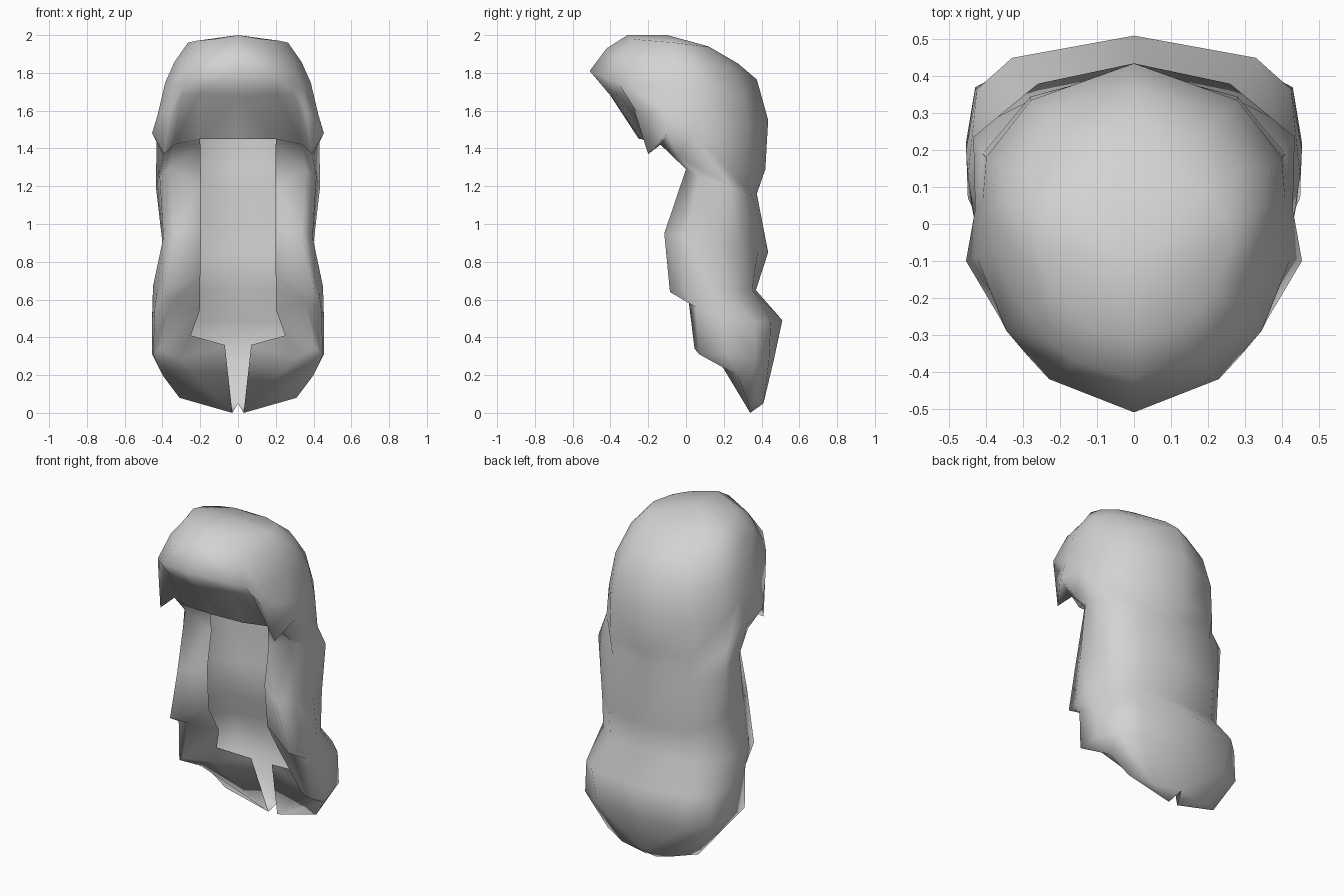
import bpy, bmesh, math

if "Cube" in bpy.data.objects:
    bpy.data.objects.remove(bpy.data.objects["Cube"], do_unlink=True)

mat = bpy.data.materials.new("light grey")
mat.use_nodes = True
GREY = (0.65, 0.65, 0.65, 1)
mat.diffuse_color = GREY
mat.node_tree.nodes["Principled BSDF"].inputs["Base Color"].default_value = GREY

# Cap half-rings, crown to hem; each runs front centre -> side -> back centre
crown = (0, -0.1, 2.0)
cap = [
    [(0, -.31, 2.0), (.12, -.28, 1.98), (.17, -.24, 1.975), (.22, -.18, 1.97),
     (.265, -.06, 1.96), (.25, .02, 1.95), (.19, .09, 1.94), (.1, .12, 1.94), (0, .13, 1.93)],
    [(0, -.42, 1.93), (.16, -.37, 1.89), (.23, -.32, 1.88), (.29, -.24, 1.87),
     (.335, -.06, 1.86), (.34, .05, 1.85), (.29, .15, 1.84), (.18, .24, 1.83), (0, .275, 1.85)],
    [(0, -.51, 1.81), (.23, -.42, 1.77), (.29, -.355, 1.74), (.345, -.29, 1.72),
     (.385, -.08, 1.75), (.385, .05, 1.74), (.37, .16, 1.7), (.25, .3, 1.69), (0, .375, 1.765)],
    [(0, -.4, 1.68), (.21, -.37, 1.69), (.3, -.3, 1.68), (.36, -.26, 1.59),
     (.425, -.09, 1.58), (.41, .06, 1.58), (.4, .18, 1.5), (.28, .335, 1.51), (0, .435, 1.55)],
    [(0, -.25, 1.45), (.2, -.24, 1.45), (.34, -.135, 1.42), (.39, -.2, 1.37),
     (.455, -.1, 1.48), (.43, .04, 1.47), (.41, .19, 1.32), (.28, .345, 1.29), (0, .42, 1.29)],
]
hem = cap[-1]

# Lock half-rows, top to tip; each runs front inner edge -> side -> back centre
upper_locks = [
    [(.2, 0, 1.43), hem[2], (.395, -.04, 1.36)] + hem[5:],
    [(.195, .02, 1.2), (.36, 0, 1.29), (.415, .07, 1.25), (.435, .235, 1.2),
     (.37, .29, 1.17), (.26, .345, 1.16), (0, .375, 1.16)],
    [(.195, -.02, .98), (.335, -.115, .95), (.395, 0, .93), (.4, .16, .9),
     (.37, .29, .87), (.26, .38, .85), (0, .435, .85)],
    [(.2, 0, .72), (.405, -.085, .64), (.43, 0, .635), (.45, .13, .67),
     (.39, .25, .64), (.27, .35, .65), (0, .37, .65)],
]
lower_locks = [
    [(.2, .1, .55), (.355, .015, .585), (.44, .05, .56), (.455, .2, .5),
     (.425, .365, .48), (.33, .45, .49), (0, .51, .49)],
    [(.25, .15, .41), (.41, .045, .34), (.45, .07, .31), (.455, .22, .31),
     (.43, .37, .29), (.3, .44, .28), (0, .465, .28)],
    [(.07, .23, .36), (.31, .19, .29), (.4, .19, .25), (.4, .27, .2),
     (.31, .32, .08), (.17, .375, .05), (0, .41, .05)],
    [(.03, .34, 0)] * 7,     # curled tip beside the centre slit
]


def face(bm, pts):
    """Add a face from points, skipping repeated ones."""
    pts = list(dict.fromkeys(pts))
    if len(pts) > 2:
        bm.faces.new([bm.verts.new(p) for p in pts])


def loft(bm, rows):
    for r0, r1 in zip(rows, rows[1:]):
        for i in range(len(r0) - 1):
            face(bm, (r0[i], r1[i], r1[i + 1], r0[i + 1]))


bm = bmesh.new()
loft(bm, [[crown] * 9] + cap)
loft(bm, upper_locks + lower_locks)
# Underside joining the fringe hem to the top of the front locks
inner, ridge, outer, side = upper_locks[0][:4]
loft(bm, [hem[1:6], [inner, ridge, ridge, outer, side]])

# Mirror the half to the other side
dup = bmesh.ops.duplicate(bm, geom=bm.verts[:] + bm.edges[:] + bm.faces[:])["geom"]
for v in [g for g in dup if isinstance(g, bmesh.types.BMVert)]:
    v.co.x = -v.co.x
bmesh.ops.reverse_faces(bm, faces=[g for g in dup if isinstance(g, bmesh.types.BMFace)])
bmesh.ops.remove_doubles(bm, verts=bm.verts[:], dist=0.0005)

mesh = bpy.data.meshes.new("long_hair")
bm.to_mesh(mesh)
bm.free()
mesh.materials.append(mat)
hair = bpy.data.objects.new("long_hair", mesh)
bpy.context.collection.objects.link(hair)

# Smooth shading with only the hardest folds kept sharp
bpy.ops.object.select_all(action="DESELECT")
hair.select_set(True)
bpy.context.view_layer.objects.active = hair
bpy.ops.object.shade_smooth_by_angle(angle=math.radians(100))
